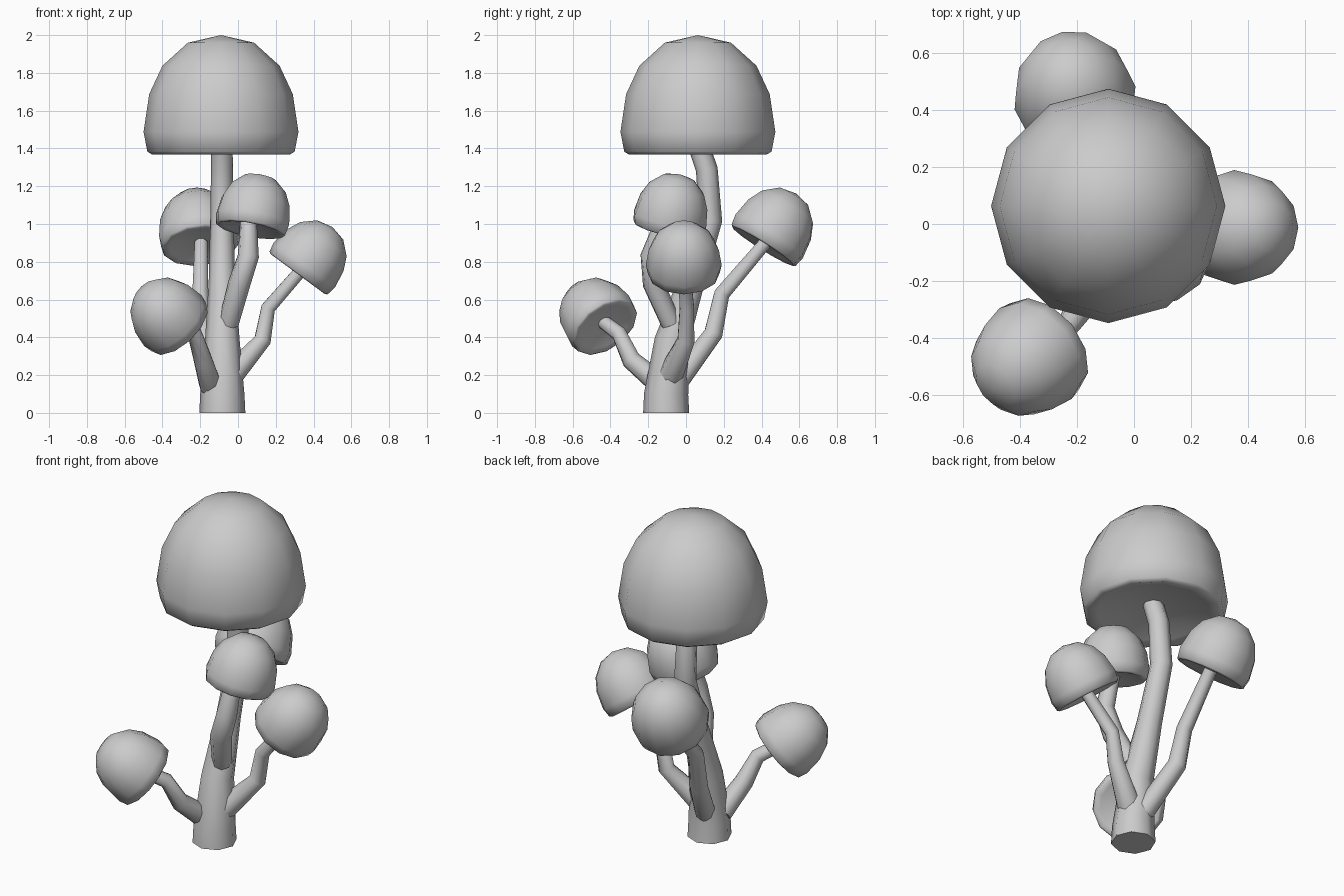
import bpy, bmesh, math
from mathutils import Vector

cube = bpy.data.objects.get("Cube")
if cube:
    bpy.data.objects.remove(cube, do_unlink=True)

grey = bpy.data.materials.new("plain_grey")
grey.use_nodes = True
grey.diffuse_color = (0.6, 0.6, 0.6, 1)
grey.node_tree.nodes["Principled BSDF"].inputs["Base Color"].default_value = (0.6, 0.6, 0.6, 1)


def smooth(ob, degrees):
    bpy.ops.object.select_all(action='DESELECT')
    ob.select_set(True)
    bpy.context.view_layer.objects.active = ob
    bpy.ops.object.shade_smooth_by_angle(angle=math.radians(degrees))


# Cap: twelve-sided dome with a shallow hollow underside, origin at its rim
CAP_PROFILE = [(0, .06), (.2, .05), (.31, .015), (.365, 0), (.39, .015),
               (.41, .12), (.38, .32), (.31, .47), (.175, .592), (0, .632)]


def cap(name, base, axis=(0, 0, 1), size=1.0):
    bm = bmesh.new()
    verts = [bm.verts.new((r * size, 0, z * size)) for r, z in CAP_PROFILE]
    edges = [bm.edges.new(pair) for pair in zip(verts, verts[1:])]
    bmesh.ops.spin(bm, geom=verts + edges, axis=(0, 0, 1), cent=(0, 0, 0),
                   angle=math.tau, steps=12)
    bmesh.ops.remove_doubles(bm, verts=bm.verts, dist=1e-4)
    bmesh.ops.recalc_face_normals(bm, faces=bm.faces)
    mesh = bpy.data.meshes.new(name)
    bm.to_mesh(mesh)
    bm.free()
    mesh.materials.append(grey)
    ob = bpy.data.objects.new(name, mesh)
    bpy.context.collection.objects.link(ob)
    ob.location = base
    ob.rotation_mode = 'QUATERNION'
    ob.rotation_quaternion = Vector(axis).to_track_quat('Z', 'Y')
    smooth(ob, 180)


# Stem: tapered tube through (x, y, z, radius) points
def stem(name, points):
    curve = bpy.data.curves.new(name, 'CURVE')
    curve.dimensions = '3D'
    curve.bevel_depth = 1
    curve.bevel_resolution = 2
    curve.use_fill_caps = True
    spline = curve.splines.new('POLY')
    spline.points.add(len(points) - 1)
    for p, (x, y, z, r) in zip(spline.points, points):
        p.co = (x, y, z, 1)
        p.radius = r
    curve.materials.append(grey)
    ob = bpy.data.objects.new(name, curve)
    bpy.context.collection.objects.link(ob)
    bpy.ops.object.select_all(action='DESELECT')
    ob.select_set(True)
    bpy.context.view_layer.objects.active = ob
    bpy.ops.object.convert(target='MESH')
    smooth(bpy.context.object, 100)


# Tall central mushroom
cap("main_cap", (-.09, .063, 1.368))
stem("main_stem", [(-.083, -.105, 0, .122), (-.083, -.105, .1, .117), (-.083, -.075, .38, .092),
                   (-.085, .03, .7, .07), (-.085, .13, 1.02, .062),
                   (-.085, .11, 1.29, .058), (-.085, .055, 1.45, .056)])

# Small mushrooms branching off the main stem
cap("front_cap", (.067, -.097, .968), (.18, .22, 1), .485)
stem("front_stem", [(-.05, -.08, .475, .055), (.005, -.17, .68, .06),
                    (.055, -.185, .83, .057), (.055, -.12, 1.01, .045)])

cap("back_cap", (-.2, .407, .882), (-.1, .53, .84), .525)
stem("back_stem", [(-.1, -.04, .17, .06), (-.185, .145, .42, .053),
                   (-.2, .19, .63, .045), (-.195, .42, .9, .037)])

cap("left_cap", (.316, -.012, .735), (.59, 0, .8), .49)
stem("left_stem", [(-.03, -.08, .205, .068), (.13, 0, .385, .048),
                   (.16, .005, .555, .041), (.33, -.01, .75, .036)])

cap("right_cap", (-.309, -.425, .45), (-.6, -.48, .64), .495)
stem("right_stem", [(-.145, -.13, .145, .062), (-.185, -.29, .28, .052),
                    (-.23, -.355, .42, .042), (-.32, -.435, .48, .037)])
